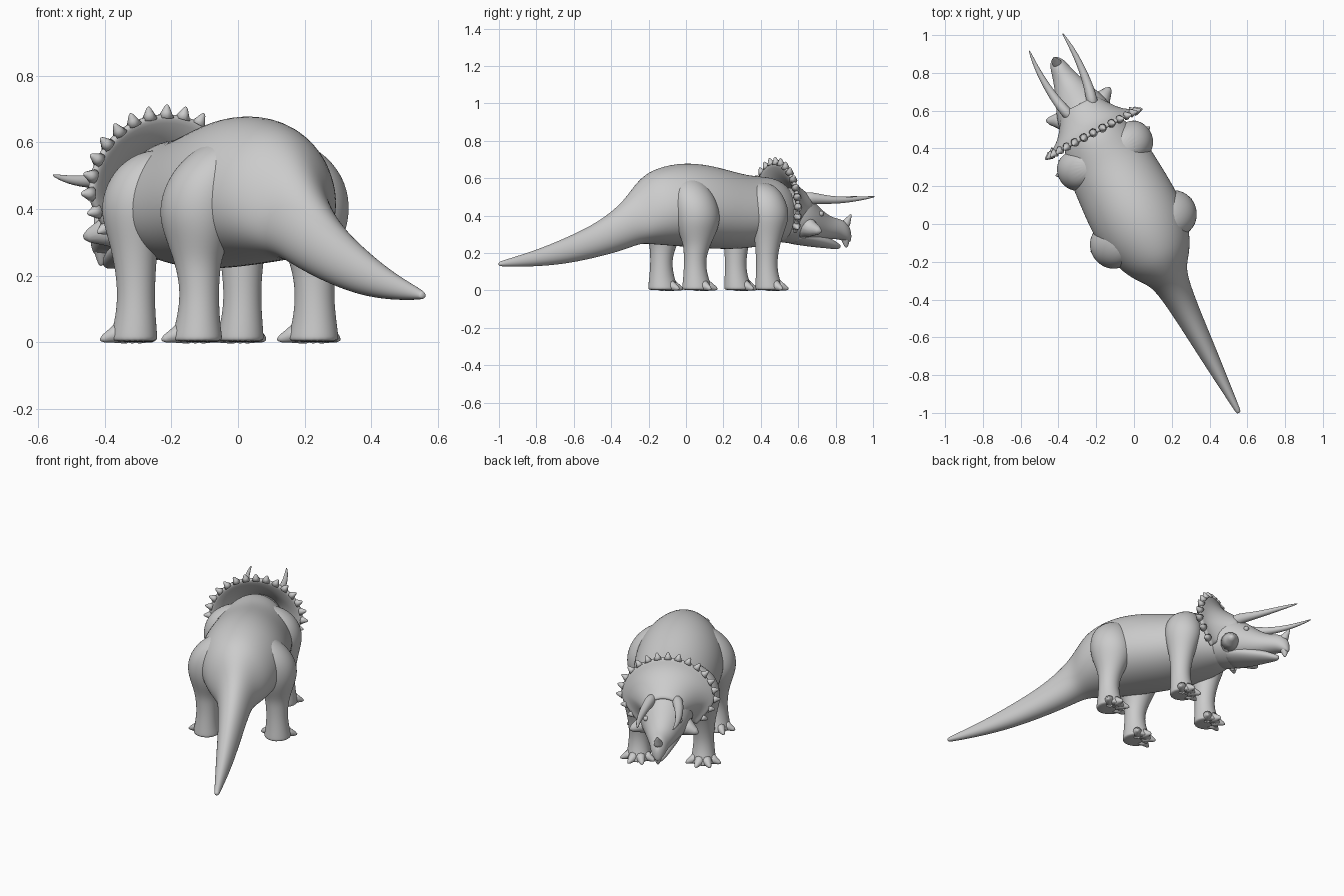
import bpy, bmesh
from math import sin, cos, pi, radians
from mathutils import Vector

if "Cube" in bpy.data.objects:
    bpy.data.objects.remove(bpy.data.objects["Cube"])

# Everything is built in a local frame (+Y = towards the head, +X = animal's right), then turned
TURN, SHIFT = radians(27.5), (0.035, 0, 0)


def finish(name, bm, mirror=False, subsurf=0, thick=0):
    bmesh.ops.recalc_face_normals(bm, faces=bm.faces)
    me = bpy.data.meshes.new(name)
    bm.to_mesh(me)
    bm.free()
    me.shade_smooth()
    ob = bpy.data.objects.new(name, me)
    bpy.context.collection.objects.link(ob)
    ob.rotation_euler.z = TURN
    ob.location = SHIFT
    if thick:
        m = ob.modifiers.new("thickness", 'SOLIDIFY')
        m.thickness, m.offset = thick, 0
    if mirror:
        m = ob.modifiers.new("mirror", 'MIRROR')
        m.use_mirror_merge = False
    if subsurf:
        m = ob.modifiers.new("smooth", 'SUBSURF')
        m.levels = m.render_levels = subsurf
    return ob


def loft(name, rings, axis='Y', n=20, skew=0, mirror=False, subsurf=2):
    """rings: (position along axis, centre x, other centre, radius x, other radius)"""
    bm = bmesh.new()
    loops = []
    for p, cx, co, rx, ro in rings:
        loop = []
        for j in range(n):
            a = 2 * pi * j / n
            x = cx + rx * cos(a)
            o = co + ro * (sin(a) - skew * cos(a) ** 2)
            loop.append(bm.verts.new((x, p, o) if axis == 'Y' else (x, o, p)))
        loops.append(loop)
    for l0, l1 in zip(loops, loops[1:]):
        for j in range(n):
            k = (j + 1) % n
            bm.faces.new((l0[j], l0[k], l1[k], l1[j]))
    bm.faces.new(loops[0])
    bm.faces.new(loops[-1])
    return finish(name, bm, mirror, subsurf)


def spike(bm, base, tip, r, n=10):
    """small curved-sided cone from base to tip"""
    base, tip = Vector(base), Vector(tip)
    q = (tip - base).to_track_quat('Z', 'Y')
    loops = []
    for t, f in ((0, 1), (.5, .58), (.85, .32), (1, .1)):
        c = base.lerp(tip, t)
        loops.append([bm.verts.new(c + q @ Vector((r * f * cos(2 * pi * i / n), r * f * sin(2 * pi * i / n), 0)))
                      for i in range(n)])
    for l0, l1 in zip(loops, loops[1:]):
        for i in range(n):
            k = (i + 1) % n
            bm.faces.new((l0[i], l0[k], l1[k], l1[i]))
    bm.faces.new(loops[0])
    bm.faces.new(loops[-1])


# Trunk and tail: (along, bottom, top, half width)
trunk = [(-1.128, .132, .15, .010), (-1.115, .128, .157, .015), (-1.0, .126, .188, .026), (-.86, .130, .23, .041),
         (-.70, .145, .29, .056), (-.52, .18, .368, .072), (-.38, .215, .468, .09),
         (-.31, .24, .55, .112), (-.26, .25, .60, .155), (-.19, .245, .65, .20), (-.05, .235, .684, .245),
         (.10, .225, .68, .25), (.25, .218, .645, .238), (.38, .225, .613, .228),
         (.50, .245, .61, .195), (.58, .26, .58, .15), (.65, .30, .50, .08)]
loft("body_and_tail", [(s, 0, (b + t) / 2, w, (t - b) / 2) for s, b, t, w in trunk], n=24, skew=.12)

# Head: (along, bottom, top, half width)
skull = [(.48, .27, .57, .14), (.60, .25, .56, .155), (.68, .25, .535, .145), (.74, .26, .495, .12),
         (.80, .265, .44, .092), (.86, .272, .398, .07), (.91, .275, .385, .054),
         (.95, .265, .375, .045), (.98, .255, .345, .028), (.993, .262, .315, .01)]
loft("head", [(s, 0, (b + t) / 2, w, (t - b) / 2) for s, b, t, w in skull], skew=.1)
loft("lower_jaw", [(.60, 0, .30, .11, .05), (.68, 0, .288, .10, .046), (.76, 0, .273, .08, .042),
                   (.83, 0, .26, .058, .034), (.88, 0, .247, .04, .026), (.915, 0, .236, .022, .017),
                   (.93, 0, .235, .008, .008)], n=16)
loft("beak_hook", [(.228, 0, .966, .005, .006), (.25, 0, .965, .016, .017),
                   (.29, 0, .957, .031, .03), (.32, 0, .95, .032, .032)], 'Z', n=12)

# Horns
loft("nose_horn", [(.33, 0, .945, .032, .042), (.365, 0, .962, .023, .028), (.39, 0, .983, .012, .014),
                   (.409, 0, .994, .004, .004)], 'Z', n=12)
loft("brow_horn", [(.66, .066, .485, .03, .036), (.71, .076, .495, .032, .035), (.78, .093, .486, .026, .025),
                   (.87, .104, .482, .020, .019), (.97, .108, .488, .014, .013),
                   (1.05, .103, .497, .008, .007), (1.088, .099, .502, .003, .003)], n=12, mirror=True)

# Eyes and cheek horns
bm = bmesh.new()
bmesh.ops.create_uvsphere(bm, u_segments=16, v_segments=10, radius=.015)
bmesh.ops.translate(bm, verts=bm.verts, vec=(.094, .765, .41))
finish("eye", bm, mirror=True)
bm = bmesh.new()
spike(bm, (.10, .67, .34), (.19, .715, .315), .065, 14)
finish("cheek_horn", bm, mirror=True)


# Frill: fan from the skull to a scalloped rim
def frill_point(a, t):
    drop = max(0, -sin(a))
    r = 1 - .45 * drop
    u = (.09 + (.262 * r - .09) * t) * cos(a)
    z = .44 + (.07 + .175 * t) * sin(a)
    s = .715 - .175 * t - .035 * sin(pi * t) + .06 * drop * t
    return Vector((u, s, z))


bm = bmesh.new()
A, T = 48, 8
angles = [radians(-35 + 250 * i / A) for i in range(A + 1)]
grid = [[bm.verts.new(frill_point(a, j / T)) for j in range(T + 1)] for a in angles]
for g0, g1 in zip(grid, grid[1:]):
    for j in range(T):
        bm.faces.new((g0[j], g0[j + 1], g1[j + 1], g1[j]))
finish("frill", bm, subsurf=1, thick=.024)

bm = bmesh.new()
for i in range(19):
    a = radians(-24 + 228 * i / 18)
    p = frill_point(a, .95)
    out = Vector((cos(a), -.2, sin(a))).normalized()
    spike(bm, p, p + out * .038, .024)
finish("frill_spikes", bm)

# Legs: (height, x, y, radius x, radius y)
hind = [(.61, .09, -.04, .05, .05), (.56, .13, -.045, .10, .10), (.48, .175, -.04, .118, .122),
        (.39, .19, -.03, .12, .128), (.32, .192, -.03, .098, .11), (.25, .195, -.035, .072, .076),
        (.19, .195, -.045, .062, .062), (.13, .195, -.048, .059, .059),
        (.06, .197, -.043, .066, .07), (.012, .197, -.035, .076, .084), (0, .197, -.035, .074, .082)]
front = [(.58, .09, .40, .05, .05), (.53, .14, .40, .092, .09), (.45, .172, .405, .10, .11),
         (.38, .182, .41, .094, .108), (.30, .183, .402, .072, .08), (.21, .18, .395, .06, .062),
         (.13, .18, .392, .056, .056), (.06, .18, .398, .063, .065),
         (.012, .18, .408, .071, .077), (0, .18, .408, .069, .075)]
for name, rings in (("hind", hind), ("front", front)):
    loft(name + "_leg", rings, 'Z', mirror=True)
    # Toes with pointed claws
    _, x, y, rx, ry = rings[-1]
    bm = bmesh.new()
    for deg in (15, 62, 108, 155):
        d = Vector((cos(radians(deg)), sin(radians(deg)), 0))
        c = Vector((x, y, 0))
        spike(bm, c + d * rx * .55 + Vector((0, 0, .03)), c + d * (rx + .034) + Vector((0, 0, .007)), .036, 12)
    finish(name + "_toes", bm, mirror=True)
